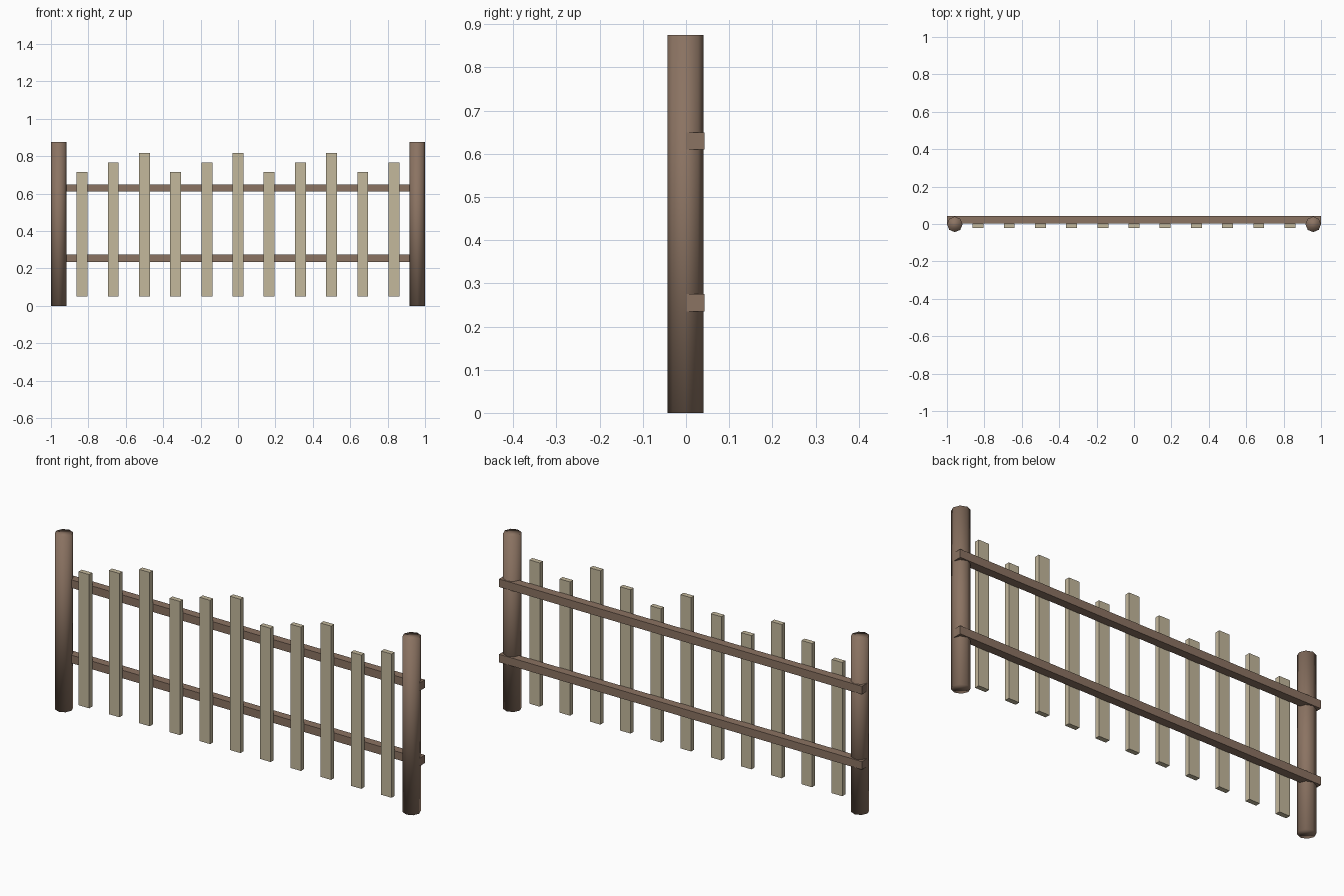
import bpy, bmesh, math
from mathutils import Matrix

if "Cube" in bpy.data.objects:
    bpy.data.objects.remove(bpy.data.objects["Cube"])

def lin(c):
    c /= 255
    return c / 12.92 if c <= 0.04045 else ((c + 0.055) / 1.055) ** 2.4

def material(name, r, g, b):
    m = bpy.data.materials.new(name)
    m.diffuse_color = (lin(r), lin(g), lin(b), 1)
    m.use_nodes = True
    m.node_tree.nodes["Principled BSDF"].inputs["Base Color"].default_value = m.diffuse_color
    return m

brown = material("brown wood", 139, 115, 98)
pale = material("pale wood", 196, 184, 156)

def add(name, bm, mat, smooth=False):
    me = bpy.data.meshes.new(name)
    for f in bm.faces:
        f.smooth = smooth
    bm.to_mesh(me)
    bm.free()
    me.materials.append(mat)
    ob = bpy.data.objects.new(name, me)
    bpy.context.collection.objects.link(ob)

def box(name, lo, hi, mat):
    bm = bmesh.new()
    size = [b - a for a, b in zip(lo, hi)]
    mid = [(a + b) / 2 for a, b in zip(lo, hi)]
    bmesh.ops.create_cube(bm, size=1, matrix=Matrix.Translation(mid) @ Matrix.Diagonal((*size, 1)))
    add(name, bm, mat)

# Round end posts, softly shaded over the rims
R, H = 0.0417, 0.875
for side, s in (("left", -1), ("right", 1)):
    bm = bmesh.new()
    bmesh.ops.create_cone(bm, cap_ends=True, segments=8, radius1=R, radius2=R, depth=H,
                          matrix=Matrix.Translation((s * (1 - R), -0.0017, H / 2)))
    add(side + "_post", bm, brown, True)

# Two rails behind the pickets
for name, z in (("lower_rail", 0.255), ("upper_rail", 0.63)):
    box(name, (-1, 0.0017, z - 0.02), (1, 0.0433, z + 0.02), brown)

# Pickets in a repeating three-step height pattern
for i in range(11):
    x = (i - 5) / 6
    top = 0.716 + 0.05 * (i % 3)
    box(f"picket_{i + 1}", (x - 0.029, -0.0225, 0.05), (x + 0.029, 0.0017, top), pale)
